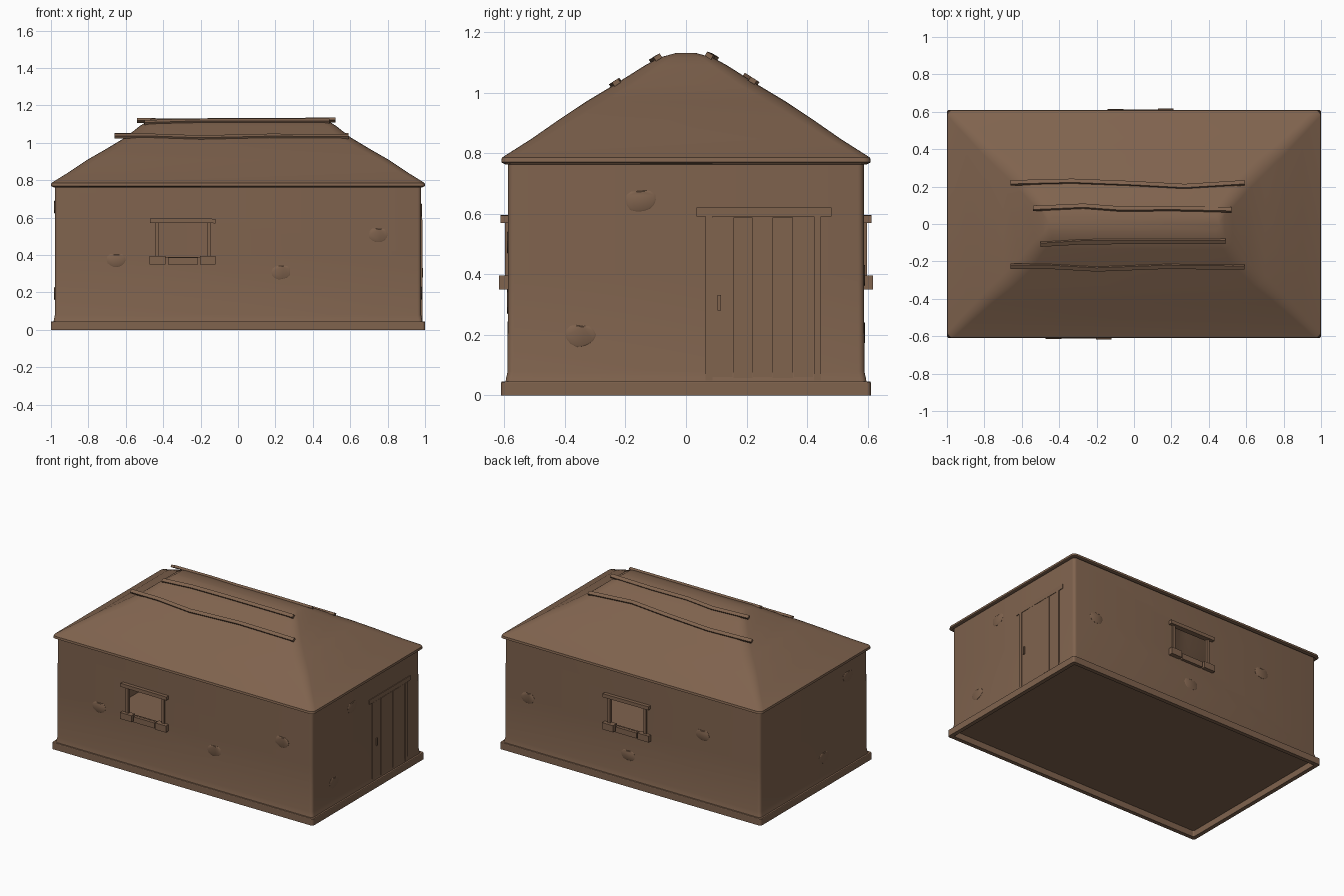
import bpy, bmesh, math, random
from mathutils import Matrix, Vector

if "Cube" in bpy.data.objects:
    bpy.data.objects.remove(bpy.data.objects["Cube"])

random.seed(4)
mud = bpy.data.materials.new("mud_brown")
mud.diffuse_color = (0.215, 0.125, 0.076, 1)
mud.use_nodes = True
mud.node_tree.nodes["Principled BSDF"].inputs["Base Color"].default_value = mud.diffuse_color


def finish(bm, name, smooth=False):
    bmesh.ops.recalc_face_normals(bm, faces=bm.faces)
    me = bpy.data.meshes.new(name)
    bm.to_mesh(me)
    bm.free()
    me.materials.append(mud)
    ob = bpy.data.objects.new(name, me)
    bpy.context.collection.objects.link(ob)
    bpy.ops.object.select_all(action='DESELECT')
    ob.select_set(True)
    bpy.context.view_layer.objects.active = ob
    if smooth:
        bpy.ops.object.shade_smooth_by_angle(angle=math.radians(35))
    return ob


def box(name, x0, x1, y0, y1, z0, z1, tilt=0.0, axis='Y'):
    bm = bmesh.new()
    centre = Vector(((x0 + x1) / 2, (y0 + y1) / 2, (z0 + z1) / 2))
    bmesh.ops.create_cube(bm, size=1, matrix=Matrix.Translation(centre)
                          @ Matrix.Rotation(tilt, 4, axis)
                          @ Matrix.Diagonal((x1 - x0, y1 - y0, z1 - z0, 1)))
    return finish(bm, name)


def ring(bm, hx, hy, z, r, n=4):
    """Rounded rectangle of vertices."""
    verts = []
    for k, (sx, sy) in enumerate(((1, 1), (-1, 1), (-1, -1), (1, -1))):
        for i in range(n + 1):
            a = math.pi / 2 * (k + i / n)
            verts.append(bm.verts.new((sx * (hx - r) + r * math.cos(a),
                                       sy * (hy - r) + r * math.sin(a), z)))
    return verts


def loft(bm, levels):
    rings = [ring(bm, *lv) for lv in levels]
    for a, b in zip(rings, rings[1:]):
        for i in range(len(a)):
            j = (i + 1) % len(a)
            bm.faces.new((a[i], a[j], b[j], b[i]))
    return rings


# Plinth with a recessed underside; its top is the floor
bm = bmesh.new()
rs = loft(bm, [(.972, .582, .042, .01), (.972, .582, 0, .01), (1, .61, 0, .012),
               (1, .61, .043, .012), (.998, .608, .046, .012)])
bm.faces.new(rs[0])
bm.faces.new(rs[-1])
finish(bm, "plinth")

# Thin-shelled walls with a flared foot
bm = bmesh.new()
outer = [(.986, .596, .044, .02), (.984, .594, .056, .02), (.979, .589, .08, .02),
         (.979, .588, .4, .02), (.979, .587, .77, .02)]
inner = [(hx - .006, hy - .006, z, r) for hx, hy, z, r in reversed(outer)]
rs = loft(bm, outer + inner)
for i in range(len(rs[0])):
    j = (i + 1) % len(rs[0])
    bm.faces.new((rs[-1][i], rs[-1][j], rs[0][j], rs[0][i]))
walls = finish(bm, "walls")

# Window openings
windows = (("front", -.295, -1), ("back", .035, 1))
for side, cx, s in windows:
    cut = box("cutter", cx - .128, cx + .128, s * .57 - .08, s * .57 + .08, .39, .575)
    bpy.context.view_layer.objects.active = walls
    mod = walls.modifiers.new("opening", 'BOOLEAN')
    mod.operation, mod.solver, mod.object = 'DIFFERENCE', 'EXACT', cut
    bpy.ops.object.modifier_apply(modifier=mod.name)
    bpy.data.objects.remove(cut)
bpy.ops.object.select_all(action='DESELECT')
walls.select_set(True)
bpy.ops.object.shade_smooth_by_angle(angle=math.radians(35))

# Window lintels, jambs and lumpy sills
for side, cx, s in windows:
    def y_span(depth):
        return sorted((s * .575, s * depth))
    box(side + "_window_lintel", cx - .175, cx + .175, *y_span(.612), .571, .595, .006)
    for k in (-1, 1):
        x = cx + k * .138
        box(side + "_window_jamb", x - .01, x + .01, *y_span(.597), .38, .575)
    for a, b, d, z in ((-.178, -.092, .614, .394), (-.08, .08, .608, .388), (.092, .175, .618, .396)):
        box(side + "_window_sill", cx + a, cx + b, *y_span(d), .35, z)

# Plank door in the right wall, with frame and handle
edges = (.085, .155, .22, .285, .355, .42)
for i, (a, b) in enumerate(zip(edges, edges[1:])):
    box("door_plank", .965, .983 + .002 * (i % 2), a + .001, b - .001, .058, .588)
for y in (.075, .4325):
    box("door_jamb", .965, .986, y - .01, y + .0125, .05, .59)
box("door_lintel", .965, .984, .035, .48, .59, .62)
box("door_handle", .975, .99, .104, .116, .28, .332)

# Hipped thatch roof with a soft ridge
slope = [(1, .61, .77, .025), (.998, .608, .785, .03), (.9, .512, .846, .04),
         (.805, .42, .91, .05), (.70, .33, .97, .06), (.605, .235, 1.027, .06),
         (.525, .135, 1.09, .05), (.485, .09, 1.115, .04), (.46, .035, 1.13, .025)]
bm = bmesh.new()
rs = loft(bm, [(.985, .595, .762, .02)] + slope)
bm.faces.new(rs[-1])
roof = finish(bm, "roof", True)
mod = roof.modifiers.new("thickness", 'SOLIDIFY')
mod.thickness, mod.offset = .006, -1


def roof_height(y):
    for (_, y0, z0, _), (_, y1, z1, _) in zip(slope, slope[1:]):
        if y1 <= abs(y) <= y0:
            return z0 + (z1 - z0) * (y0 - abs(y)) / (y0 - y1)
    return slope[-1][2]


# Crooked poles holding down the thatch, as (x, y) paths
poles = (
    ((-.66, .22), (-.33, .228), (0, .215), (.27, .20), (.59, .22)),
    ((-.54, .083), (-.27, .095), (-.07, .08), (.2, .083), (.52, .076)),
    ((-.5, -.108), (-.28, -.095), (0, -.093), (.49, -.093)),
    ((-.66, -.226), (-.45, -.226), (-.2, -.24), (.17, -.226), (.59, -.23)))
for path in poles:
    bm = bmesh.new()
    s = math.copysign(1, path[0][1])
    u = Vector((0, .84, -.54 * s)) * .012
    v = Vector((0, .54 * s, .84)) * .008
    rows = []
    for x, y in path:
        c = Vector((x, y, roof_height(y) + .003))
        rows.append([bm.verts.new(c + a * u + b * v) for a, b in ((-1, -1), (1, -1), (1, 1), (-1, 1))])
    for p, q in zip(rows, rows[1:]):
        for i in range(4):
            bm.faces.new((p[i], p[(i + 1) % 4], q[(i + 1) % 4], q[i]))
    bm.faces.new(rows[0])
    bm.faces.new(rows[-1])
    finish(bm, "roof_pole")


# Low stone lumps showing through the plaster
def stone(wall, along, z):
    bm = bmesh.new()
    n = 14
    radii = [random.uniform(.93, 1.07) for _ in range(n)]
    turn = {"front": 0, "right": 90, "back": 180, "left": 270}[wall]
    depth = .588 if wall in ("front", "back") else .979
    u = -along if wall in ("back", "left") else along
    rot = Matrix.Rotation(math.radians(turn), 4, 'Z')
    rows = []
    for size, out in ((1, -.005), (1, .001), (.9, .0035)):
        row = []
        for i in range(n):
            a = 2 * math.pi * i / n
            h = min(math.sin(a), .75) * .04
            p = Vector((u + .051 * math.cos(a) * size * radii[i], -(depth + out), z + h * size * radii[i]))
            row.append(bm.verts.new(rot @ p))
        rows.append(row)
    for p, q in zip(rows, rows[1:]):
        for i in range(n):
            j = (i + 1) % n
            bm.faces.new((p[i], p[j], q[j], q[i]))
    bm.faces.new(rows[0])
    bm.faces.new(rows[-1])
    finish(bm, wall + "_stone", True)


for spot in (("front", -.65, .375), ("front", .23, .31), ("front", .75, .51),
             ("back", .80, .40), ("back", -.54, .50), ("back", .03, .21),
             ("right", -.15, .645), ("right", -.35, .20),
             ("left", -.37, .66), ("left", -.11, .20)):
    stone(*spot)
